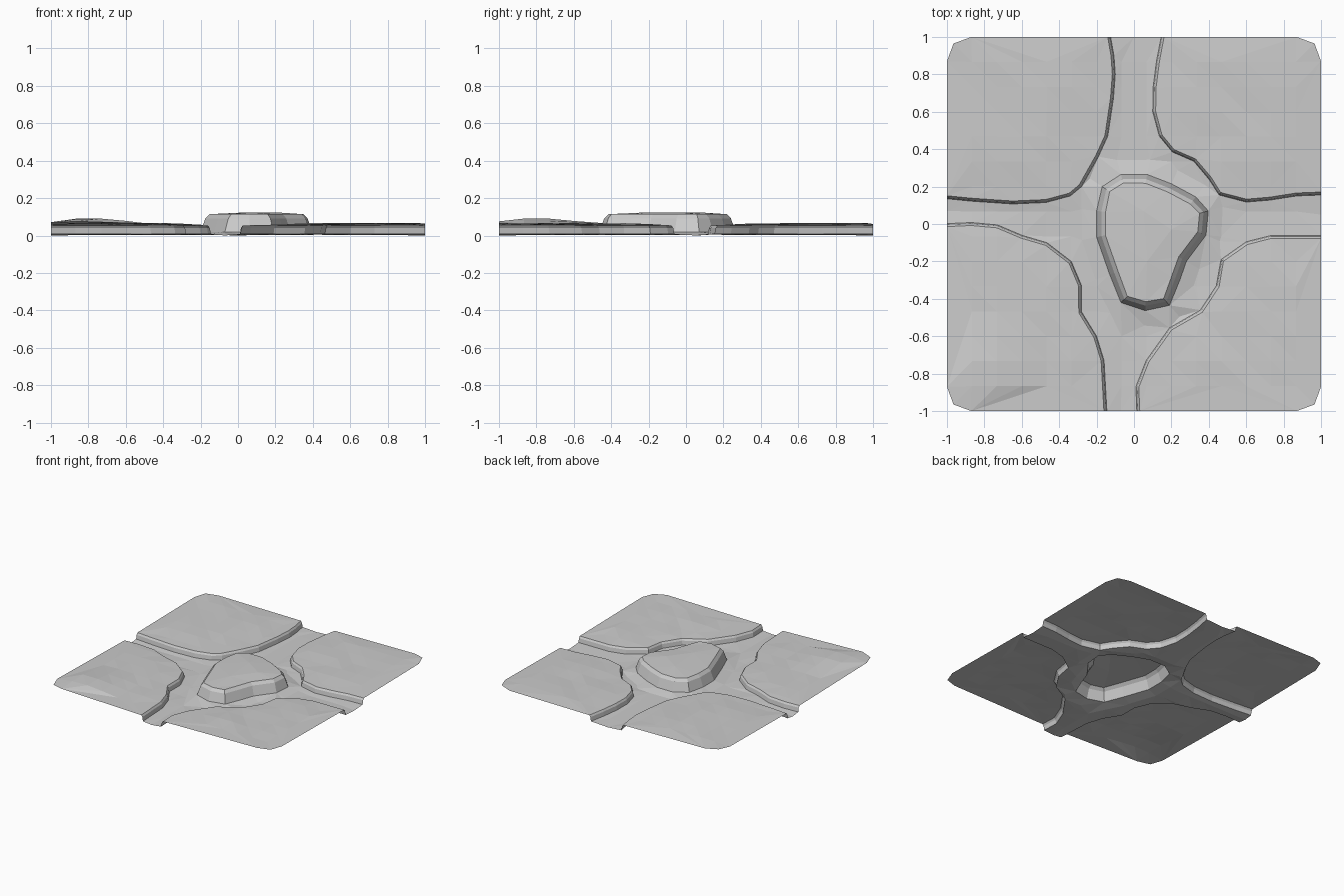
import bpy, random
from mathutils import Vector as V
from mathutils.geometry import delaunay_2d_cdt, intersect_point_line

if "Cube" in bpy.data.objects:
    bpy.data.objects.remove(bpy.data.objects["Cube"])

random.seed(4)
N = 15
GRID = [-1 + 2 * i / N for i in range(N + 1)]

# Bank lines at river level, walked with the land on the left
BANKS = {
    "north_west": (-1, 1, [(-1, .135), (-.87, .122), (-.65, .107), (-.47, .115), (-.34, .15), (-.28, .2),
                           (-.19, .36), (-.14, .47), (-.11, .67), (-.1, .8), (-.107, .9), (-.125, 1)]),
    "north_east": (1, 1, [(.145, 1), (.12, .87), (.102, .73), (.1, .6), (.135, .47), (.205, .385), (.32, .335),
                          (.4, .24), (.455, .155), (.6, .117), (.73, .128), (.87, .15), (1, .155)]),
    "south_east": (1, -1, [(1, -.062), (.73, -.062), (.6, -.095), (.465, -.19), (.44, -.33), (.355, -.46),
                           (.19, -.555), (.065, -.73), (.01, -.87), (.015, -1)]),
    "south_west": (-1, -1, [(-.145, -1), (-.16, -.73), (-.2, -.6), (-.28, -.47), (-.28, -.33), (-.335, -.2),
                            (-.465, -.1), (-.6, -.06), (-.73, -.005), (-.87, .008), (-1, .002)]),
}
# Island outline, counter-clockwise
ISLAND = [(-.2, -.07), (-.13, -.27), (-.07, -.42), (.06, -.463), (.19, -.435), (.245, -.3), (.28, -.2),
          (.385, -.06), (.397, .07), (.33, .145), (.2, .215), (.07, .265), (-.07, .265), (-.17, .2), (-.2, .07)]


def offset(line, d, closed=False):
    """Shift a line to its left; ends stay on the tile edge."""
    n, out = len(line), []
    for i, p in enumerate(line):
        a, b = (V(line[(i - 1) % n]), V(line[(i + 1) % n])) if closed else \
               (V(line[max(i - 1, 0)]), V(line[min(i + 1, n - 1)]))
        t = (b - a).normalized()
        q = V(p) + V((-t.y, t.x)) * d
        if not closed and i in (0, n - 1):
            q = V([c if abs(c) == 1 else k for c, k in zip(p, q)])
        out.append(q)
    return out


def distance(p, line):
    best = 9
    for a, b in zip(line, line[1:]):
        a, b = V(a), V(b)
        q, t = intersect_point_line(p, a, b)
        q = a + (b - a) * min(1, max(0, t))
        best = min(best, (V(p) - V((q[0], q[1]))).length)
    return best


def inside(p, loop):
    hit = False
    for a, b in zip(loop, loop[1:] + loop[:1]):
        if (a[1] > p[1]) != (b[1] > p[1]) and p[0] < a[0] + (p[1] - a[1]) / (b[1] - a[1]) * (b[0] - a[0]):
            hit = not hit
    return hit


def fill(loops, extra, height):
    """Triangulate the first loop, leaving the others as holes."""
    pts, polys = [], []
    for l in loops:
        polys.append(list(range(len(pts), len(pts) + len(l))))
        pts += [V(p) for p in l]
    edges = [(a, b) for f in polys for a, b in zip(f, f[1:] + f[:1])]
    vs, _, fs, *_ = delaunay_2d_cdt(pts + extra, edges, [], 0, 1e-5)
    keep = []
    for f in fs:
        c = sum((vs[i] for i in f), V((0, 0))) / len(f)
        if inside(c, loops[0]) and not any(inside(c, h) for h in loops[1:]):
            keep.append(list(f))
    return [(v.x, v.y, height(v)) for v in vs], keep


def make(name, parts):
    verts, faces = [], []
    for vs, fs in parts:
        k = len(verts)
        verts += vs
        faces += [[i + k for i in f] for f in fs]
    me = bpy.data.meshes.new(name)
    me.from_pydata(verts, [], faces)
    me.update()
    ob = bpy.data.objects.new(name, me)
    bpy.context.collection.objects.link(ob)


def wall(rings, closed=False):
    """Strips of quads joining (line, z) rings."""
    n = len(rings[0][0])
    vs = [(p[0], p[1], z) for line, z in rings for p in line]
    fs = [(r * n + i, r * n + (i + 1) % n, (r + 1) * n + (i + 1) % n, (r + 1) * n + i)
          for r in range(len(rings) - 1) for i in range(n if closed else n - 1)]
    return vs, fs


bump = {(i, j): random.uniform(-.003, .003) for i in range(N + 1) for j in range(N + 1)}

# Four raised land corners with stepped banks
for name, (sx, sy, line) in BANKS.items():
    lip = offset(line, .016)
    corner = [(.87 * sx, sy), (.965 * sx, .965 * sy), (sx, .87 * sy)]
    if abs(line[-1][0]) == 1:
        corner.reverse()
    loop = lip + [V(c) for c in corner]
    extra = [V((x, y)) for x in GRID for y in GRID
             if x * sx < .99 and y * sy < .99 and inside((x, y), loop) and distance(V((x, y)), lip) > .035]

    def land(p):
        rise = .01 * min(1, distance(p, lip) / .25)
        hump = .026 * max(0, 1 - max(0, (p - V((-.78, -.78))).length - .08) / .25)
        i, j = round((p.x + 1) * N / 2), round((p.y + 1) * N / 2)
        return .054 + rise + hump + (bump[i, j] if rise > .001 else 0)

    make("land_" + name, [wall([(line, .008), (offset(line, .006), .04), (lip, .054)]),
                          fill([loop], extra, land)])

# River bed with an opening under the island
shore = [V(p) for b in BANKS.values() for p in b[2]]
isle = [V(p) for p in ISLAND]
skirt = offset(ISLAND, -.08, True)
extra = [V((x, y)) for x in GRID for y in GRID if abs(x) < .99 and abs(y) < .99 and inside((x, y), shore)
         and not inside((x, y), skirt)
         and min(distance(V((x, y)), b[2]) for b in BANKS.values()) > .03]
ring = isle + isle[:1]


def bed(p):
    d = distance(p, ring)
    edge = min(distance(p, b[2]) for b in BANKS.values())
    return .02 if d < .001 else (.008 if edge < .001 else .002 * (max(abs(p.x), abs(p.y)) < .9))


make("riverbed", [fill([shore, isle], extra + [p for p in skirt if inside(p, shore)] + [V((0, 1)), V((-.07, -1)), V((-1, .07)), V((1, .05))], bed)])

# Island with steep sides, bevelled rim and gently domed top
rim = offset(ISLAND, .048, True)
make("island", [wall([(isle, .02), (offset(ISLAND, .026, True), .092), (rim, .114)], True),
                fill([rim], [V((.05, .07)), V((.2, -.03)), V((.07, -.2))],
                     lambda p: .114 if distance(p, rim + rim[:1]) < .001 else .124)])
